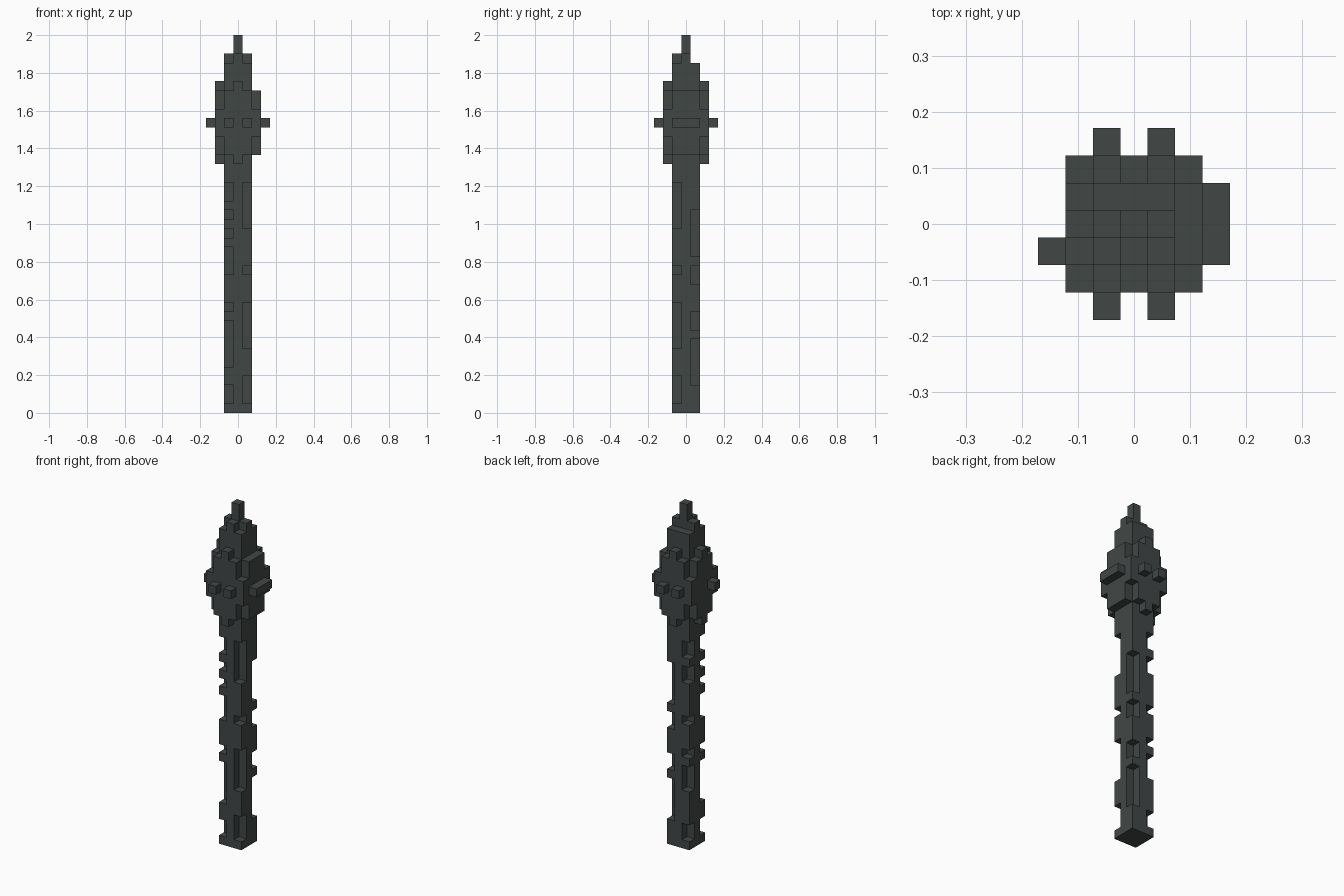
import bpy, bmesh
from mathutils import Vector

cube = bpy.data.objects.get("Cube")
if cube:
    bpy.data.objects.remove(cube, do_unlink=True)

U = 2 / 41  # edge of one block

mat = bpy.data.materials.new("dark_slate")
mat.use_nodes = True
colour = (0.053, 0.063, 0.061, 1)
mat.diffuse_color = colour
bsdf = mat.node_tree.nodes["Principled BSDF"]
bsdf.inputs["Base Color"].default_value = colour
bsdf.inputs["Roughness"].default_value = 0.8


def block(x, y, z):
    """Set of cells; each argument is an inclusive (low, high) range."""
    spans = [range(a, b + 1) for a, b in (x, y, z)]
    return {(i, j, k) for i in spans[0] for j in spans[1] for k in spans[2]}


def cell(x, y, low, high):
    return block((x, x), (y, y), (low, high))


# Square shaft with notches chipped out of its four corners
shaft = block((-1, 1), (-1, 1), (0, 26))
notches = {
    (-1, -1): [(1, 2), (5, 9), (11, 11), (15, 17), (19, 19), (21, 21), (23, 24)],
    (1, -1): [(1, 3), (7, 11), (15, 15), (20, 24)],
    (1, 1): [(3, 7), (9, 10), (14, 15), (17, 21)],
    (-1, 1): [(1, 2), (7, 9), (11, 11), (15, 15), (20, 21), (23, 24)],
}
for (x, y), runs in notches.items():
    for low, high in runs:
        shaft -= cell(x, y, low, high)

# Head core with a stepped plate on each side
head = block((-1, 1), (-1, 1), (27, 34))
for side in (-2, 2):
    for t in range(-2, 3):
        low, high = {0: (27, 35), 1: (28, 34), 2: (30, 32)}[abs(t)]
        head |= cell(t, side, low, high)
        if side == 2 and t == 0:
            low, high = 28, 34  # the left plate is flat-topped
        head |= cell(side, t, low, high)

# Studs around the middle of the head
studs = block((3, 3), (-1, 1), (31, 31)) | cell(-3, -1, 31, 31)
for x in (-1, 1):
    for y in (-3, 3):
        studs |= cell(x, y, 31, 31)

# Crown, with three raised arms, and the tip above it
crown = block((-1, 1), (-1, 1), (35, 37))
for x, y in ((0, 0), (-1, 0), (1, 0), (0, -1)):
    crown |= cell(x, y, 38, 38)
tip = cell(0, 0, 39, 40)

parts = {"shaft": shaft, "head": head, "head_studs": studs,
         "crown": crown, "tip": tip}
solid = set().union(*parts.values())


def build(name, cells):
    """Skin the exposed sides of the cells and merge the flat areas."""
    bm = bmesh.new()
    for c in sorted(cells):
        for axis in range(3):
            for sign in (-1, 1):
                n = Vector((0, 0, 0))
                n[axis] = sign
                if tuple(int(a + b) for a, b in zip(c, n)) in solid:
                    continue
                u = Vector((0, 0, 0))
                u[(axis + 1) % 3] = 1
                v = n.cross(u)
                mid = Vector(c) + Vector((0, 0, 0.5)) + n / 2
                ring = (-u - v, u - v, u + v, v - u)
                bm.faces.new([bm.verts.new((mid + r / 2) * U) for r in ring])
    bmesh.ops.remove_doubles(bm, verts=bm.verts, dist=U / 100)
    bmesh.ops.dissolve_limit(bm, angle_limit=0.01, verts=bm.verts, edges=bm.edges)
    mesh = bpy.data.meshes.new(name)
    bm.to_mesh(mesh)
    bm.free()
    mesh.materials.append(mat)
    bpy.context.collection.objects.link(bpy.data.objects.new(name, mesh))


for name, cells in parts.items():
    build(name, cells)
